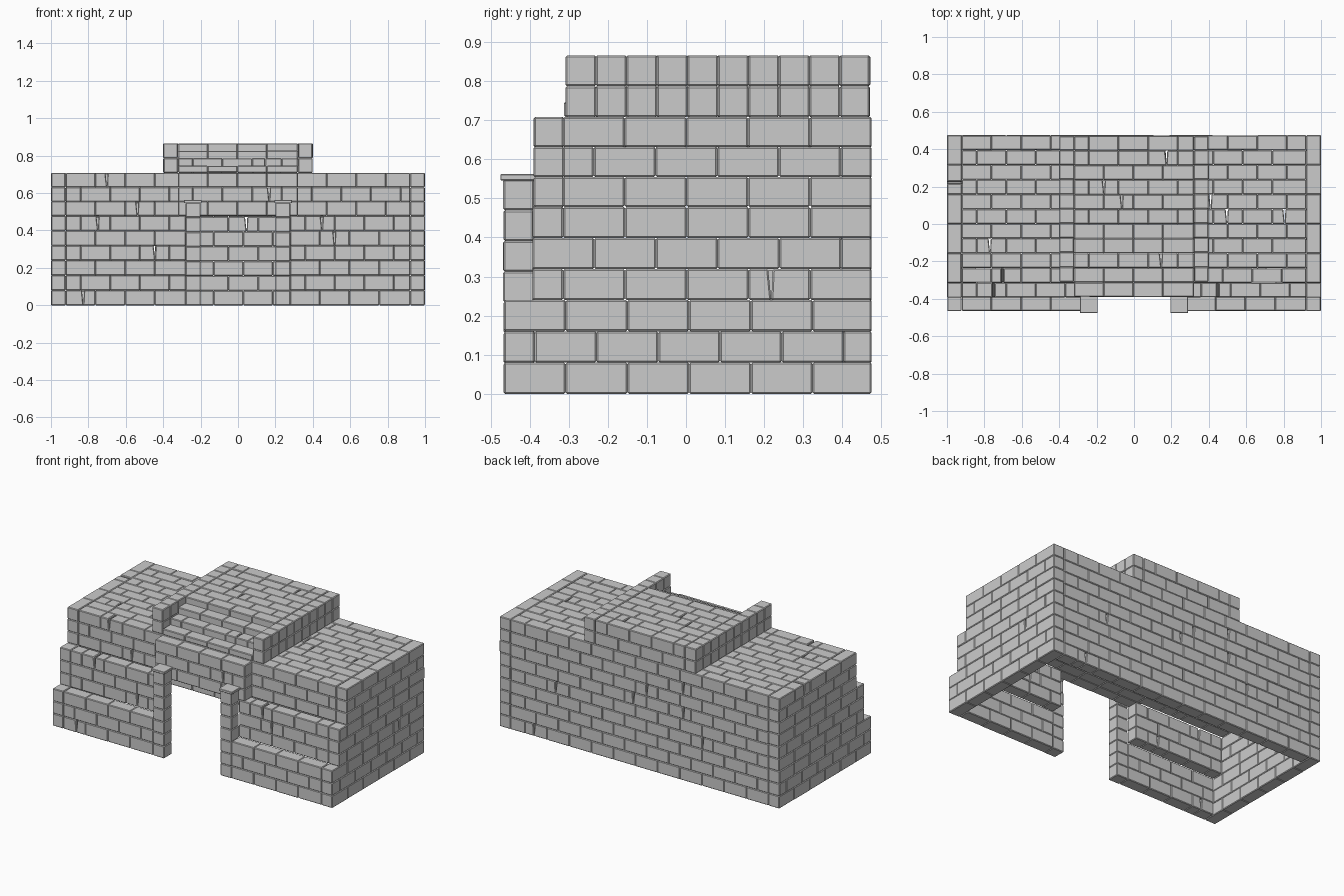
import bpy, bmesh, random
from mathutils import Vector

if "Cube" in bpy.data.objects:
    bpy.data.objects.remove(bpy.data.objects["Cube"])

random.seed(7)
ROW = 0.0787      # course height
LEN = 0.158       # brick length
T = 0.08          # wall thickness


def cuts(lo, hi, step, first):
    """Joint positions from lo to hi, skipping slivers."""
    pts, p = [lo], lo + first
    while p < hi - 0.03:
        pts.append(p)
        p += step
    return pts + [hi]


def brick(bm, lo, hi, a=0, b=2, lean0=0.0, lean1=0.0):
    """Box whose two end faces along axis a may lean with axis b."""
    v = {}
    for i in (0, 1):
        for j in (0, 1):
            for k in (0, 1):
                co = Vector(((lo, hi)[i][0], (lo, hi)[j][1], (lo, hi)[k][2]))
                ijk = (i, j, k)
                if ijk[b]:
                    co[a] += lean1 if ijk[a] else lean0
                v[ijk] = bm.verts.new(co)
    for f in (((0,0,0),(0,1,0),(1,1,0),(1,0,0)), ((0,0,1),(1,0,1),(1,1,1),(0,1,1)),
              ((0,0,0),(1,0,0),(1,0,1),(0,0,1)), ((0,1,0),(0,1,1),(1,1,1),(1,1,0)),
              ((0,0,0),(0,0,1),(0,1,1),(0,1,0)), ((1,0,0),(1,1,0),(1,1,1),(1,0,1))):
        bm.faces.new([v[c] for c in f])


def finish(bm, name, bevel=0.004):
    bmesh.ops.recalc_face_normals(bm, faces=bm.faces[:])
    bmesh.ops.bevel(bm, geom=bm.edges[:], offset=bevel, segments=1, affect='EDGES')
    me = bpy.data.meshes.new(name)
    bm.to_mesh(me)
    bm.free()
    ob = bpy.data.objects.new(name, me)
    bpy.context.collection.objects.link(ob)
    return ob


def masonry(name, lo, hi, a, b, length=LEN, row=ROW, shift=0, crack=0.06, stagger=True):
    """Fill a box with staggered bricks: length along axis a, courses along axis b."""
    bm = bmesh.new()
    c = 3 - a - b
    n = max(1, round((hi[b] - lo[b]) / row))
    h = (hi[b] - lo[b]) / n
    for r in range(n):
        half = stagger and (r + shift) % 2
        xs = cuts(lo[a], hi[a], length, length / 2 if half else length)
        for p, q in zip(xs, xs[1:]):
            l, u = [0] * 3, [0] * 3
            l[a], u[a] = p, q
            l[b], u[b] = lo[b] + r * h, lo[b] + (r + 1) * h
            j = random.uniform(0, 0.0025)
            l[c], u[c] = lo[c] + j, hi[c] - j
            if q - p > 0.1 and random.random() < crack:
                # cracked brick: two halves with a wedge-shaped gap
                m = p + (q - p) * random.uniform(0.35, 0.65)
                u2, l2 = u[:], l[:]
                u2[a] = l2[a] = m
                brick(bm, l, u2, a, b, 0, -0.008)
                brick(bm, l2, u, a, b, 0.004, 0)
            else:
                brick(bm, l, u, a, b)
    return finish(bm, name)


Z1, Z2, Z3, Z4 = 3 * ROW + 0.004, 6 * ROW + 0.006, 0.708, 0.866
BACK = 0.475
# (bottom, top, front y, inner x) of each set-back tier
tiers = (("lower", 0, Z1, -0.466, 0.28),
         ("middle", Z1, Z2, -0.393, 0.28),
         ("upper", Z2, Z3, -0.315, 0.0))

# Back wall
masonry("back_wall", (-1 + T, BACK - T, 0), (1 - T, BACK, Z3), 0, 2)

for side, s in (("left", -1), ("right", 1)):
    def span(x0, x1):
        return min(s * x0, s * x1), max(s * x0, s * x1)
    for k, (name, z0, z1, y, xi) in enumerate(tiers):
        # Side walls
        a, b = span(1 - T, 1)
        masonry(f"{name}_side_wall_{side}", (a, y, z0), (b, BACK, z1), 1, 2, shift=k % 2)
        # Stepped front walls
        a, b = span(xi, 1 - T)
        masonry(f"{name}_front_wall_{side}", (a, y, z0), (b, y + T, z1), 0, 2, shift=k)
    # Door pillars and caps
    a, b = span(0.2, 0.28)
    masonry(f"door_pillar_{side}", (a, -0.468, 0), (b, -0.388, 0.548), 0, 2)
    a, b = span(0.194, 0.289)
    bm = bmesh.new()
    brick(bm, (a, -0.475, 0.546), (b, -0.382, 0.562))
    finish(bm, f"pillar_cap_{side}", 0.002)
    # Parapets beside the roof stair
    a, b = span(0.32, 0.4)
    masonry(f"parapet_{side}", (a, -0.308, Z3), (b, 0.47, Z4), 1, 2, length=0.078, crack=0, stagger=False)

# Lintel block over the doorway
masonry("door_lintel", (-0.32, -0.391, Z2), (0.32, -0.311, Z3), 0, 2)

# Roof
masonry("roof", (-1 + T, -0.235, Z3 - T), (1 - T, BACK - T, Z3), 0, 1)

# Roof stair and raised deck
for i in range(3):
    y = -0.312 + i * 0.078
    masonry(f"roof_step_{i + 1}", (-0.32, y, Z3), (0.32, y + 0.078, Z3 + 0.0395 * (i + 1)),
            0, 1, shift=i)
masonry("raised_deck", (-0.32, -0.078, Z3), (0.32, 0.392, Z4), 0, 1)
masonry("raised_back", (-0.32, 0.392, Z3), (0.32, 0.472, Z4), 0, 2)
